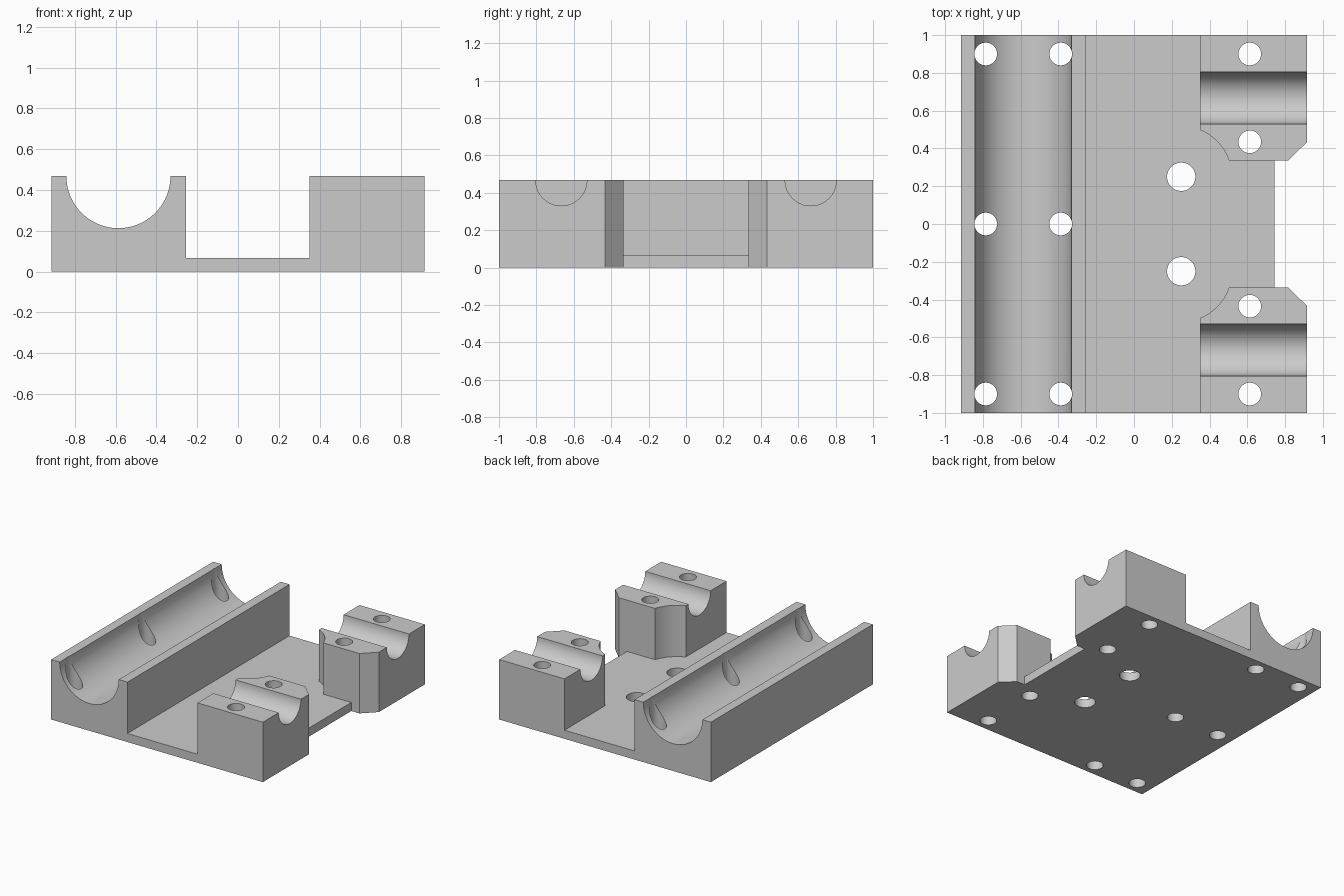
import bpy, bmesh, math

cube = bpy.data.objects.get("Cube")
if cube:
    bpy.data.objects.remove(cube, do_unlink=True)

HALF_X, HALF_Y, HEIGHT, FLOOR = 0.915, 1.0, 0.468, 0.067

grey = bpy.data.materials.new("light grey")
grey.use_nodes = True
grey.diffuse_color = (0.6, 0.6, 0.6, 1)
grey.node_tree.nodes["Principled BSDF"].inputs["Base Color"].default_value = (0.6, 0.6, 0.6, 1)


def add_prism(bm, outline, z0, z1):
    """Extrude an anticlockwise xy outline from z0 to z1."""
    low = [bm.verts.new((x, y, z0)) for x, y in outline]
    high = [bm.verts.new((x, y, z1)) for x, y in outline]
    bm.faces.new(low[::-1])
    bm.faces.new(high)
    n = len(outline)
    for i in range(n):
        j = (i + 1) % n
        bm.faces.new((low[i], low[j], high[j], high[i]))


def circle(cx, cy, r, n):
    return [(cx + r * math.cos(math.tau * i / n), cy + r * math.sin(math.tau * i / n))
            for i in range(n)]


def mirrored(half):
    """Close an outline listed for y < 0 with its mirror image."""
    return half + [(x, -y) for x, y in reversed(half)]


def make_object(name, bm):
    bmesh.ops.recalc_face_normals(bm, faces=bm.faces)
    mesh = bpy.data.meshes.new(name)
    bm.to_mesh(mesh)
    bm.free()
    mesh.materials.append(grey)
    obj = bpy.data.objects.new(name, mesh)
    bpy.context.collection.objects.link(obj)
    return obj


# Solid block
bm = bmesh.new()
add_prism(bm, mirrored([(-HALF_X, -HALF_Y), (HALF_X, -HALF_Y)]), 0, HEIGHT)
bracket = make_object("bearing_bracket", bm)

# Pocket that leaves the floor plate, with round reliefs at the inner corners
relief_x, relief_y, relief_r = 0.25, -0.25, 0.267
start = -math.acos((0.35 - relief_x) / relief_r)
end = math.asin((-0.335 - relief_y) / relief_r)
arc = [(relief_x + relief_r * math.cos(a), relief_y + relief_r * math.sin(a))
       for a in (start + (end - start) * i / 12 for i in range(13))]
bm = bmesh.new()
add_prism(bm, mirrored([(-0.255, -1.1), (0.35, -1.1)] + arc + [(0.78, -0.335)]), FLOOR, 0.7)
pocket = make_object("pocket_cutter", bm)

# Notch in the outer edge, with chamfered block corners
bm = bmesh.new()
add_prism(bm, mirrored([(0.745, -0.335), (0.815, -0.335), (1.015, -0.53)]), -0.1, 0.7)
notch = make_object("notch_cutter", bm)

# Half round channels: one long, two short
bm = bmesh.new()
add_prism(bm, circle(0, 0, 0.255, 96), -1.2, 1.2)
for v in bm.verts:
    x, y, z = v.co
    v.co = (x - 0.586, z, y + HEIGHT)
long_channel = make_object("long_channel_cutter", bm)

bm = bmesh.new()
for side in (-1, 1):
    add_prism(bm, [(y, z) for y, z in circle(0.667 * side, HEIGHT, 0.137, 64)], 0.2, 1.2)
for v in bm.verts:
    y, z, x = v.co
    v.co = (x, y, z)
short_channels = make_object("short_channel_cutter", bm)

# Screw holes
bm = bmesh.new()
holes = [(x, y, 0.06) for x in (-0.785, -0.388) for y in (-0.9, 0, 0.9)]
holes += [(0.613, s * y, 0.06) for y in (0.435, 0.9) for s in (-1, 1)]
holes += [(0.25, s * 0.25, 0.075) for s in (-1, 1)]
for x, y, r in holes:
    add_prism(bm, circle(x, y, r, 40), -0.1, 0.7)
screw_holes = make_object("screw_hole_cutter", bm)

# Cut everything and bake the result
cutters = [pocket, notch, long_channel, short_channels, screw_holes]
for cutter in cutters:
    cutter.hide_render = True
    mod = bracket.modifiers.new(cutter.name, "BOOLEAN")
    mod.operation = "DIFFERENCE"
    mod.solver = "EXACT"
    mod.object = cutter
bpy.context.view_layer.update()
evaluated = bracket.evaluated_get(bpy.context.evaluated_depsgraph_get())
result = bpy.data.meshes.new_from_object(evaluated)
bracket.modifiers.clear()
bracket.data = result
for cutter in cutters:
    bpy.data.objects.remove(cutter, do_unlink=True)

# Smooth curved walls, keep corners sharp
bpy.ops.object.select_all(action="DESELECT")
bracket.select_set(True)
bpy.context.view_layer.objects.active = bracket
bpy.ops.object.shade_smooth_by_angle(angle=math.radians(30))
